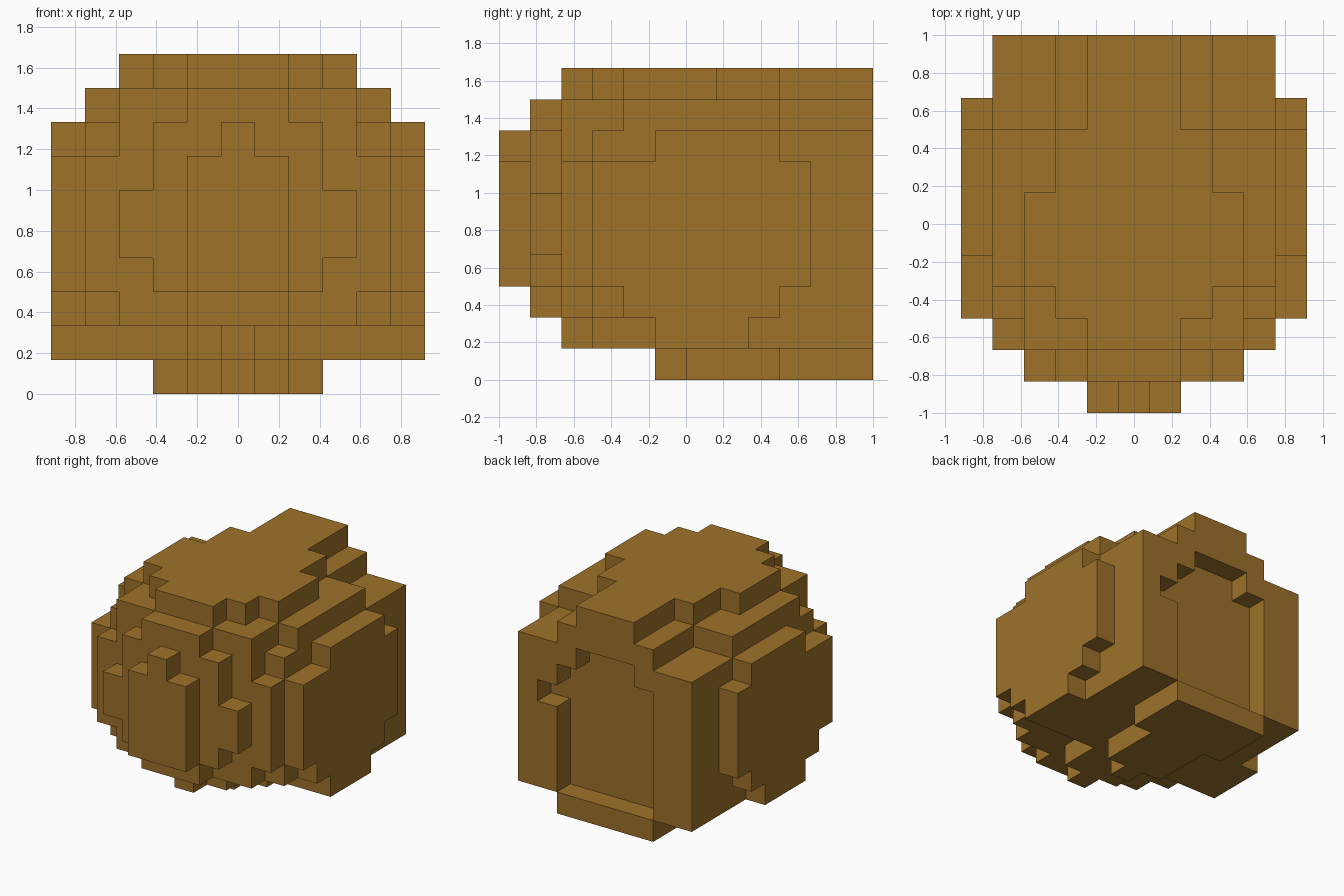
import bpy, bmesh, math

if "Cube" in bpy.data.objects:
    bpy.data.objects.remove(bpy.data.objects["Cube"], do_unlink=True)

U = 1 / 6  # size of one block

# Brown material
brown = bpy.data.materials.new("warm_brown")
brown.use_nodes = True
colour = (0.342, 0.168, 0.023, 1)
brown.diffuse_color = colour
brown.node_tree.nodes["Principled BSDF"].inputs["Base Color"].default_value = colour

# Layers from bottom to top. Each character is one row from front to back and
# gives the number of blocks on either side of the centre column ('.' = empty).
LAYERS = [
    ".....0111222",
    "..0115554444",
    ".13455555444",
    "124555555544",
    "134555555544",
    "134555555544",
    "124555555544",
    "023445555444",
    ".13344444222",
    "..1233322111",
]

blocks = set()
for z, rows in enumerate(LAYERS):
    for y, c in enumerate(rows):
        if c != ".":
            blocks |= {(x, y, z) for x in range(-int(c), int(c) + 1)}

# Shallow opening in the back, with a narrower top and a notch on the left
blocks -= {(x, 11, z) for x in range(-2, 3) for z in range(1, 7)}
blocks -= {(x, 11, 7) for x in range(-1, 2)}
blocks.discard((3, 11, 5))

# Outer skin: one square for every exposed block side
bm = bmesh.new()
verts = {}


def corner(p):
    if p not in verts:
        verts[p] = bm.verts.new(((p[0] - 0.5) * U, (p[1] - 6) * U, p[2] * U))
    return verts[p]


for b in sorted(blocks):
    for axis in range(3):
        for side in (0, 1):
            near = list(b)
            near[axis] += 2 * side - 1
            if tuple(near) in blocks:
                continue
            j, k = (axis + 1) % 3, (axis + 2) % 3
            quad = []
            for dj, dk in ((0, 0), (1, 0), (1, 1), (0, 1)):
                p = list(b)
                p[axis] += side
                p[j] += dj
                p[k] += dk
                quad.append(corner(tuple(p)))
            bm.faces.new(quad if side else quad[::-1])

# Merge the squares into large flat faces
bmesh.ops.dissolve_limit(bm, angle_limit=math.radians(1),
                         verts=bm.verts[:], edges=bm.edges[:])

mesh = bpy.data.meshes.new("stepped_body")
bm.to_mesh(mesh)
bm.free()
mesh.materials.append(brown)
body = bpy.data.objects.new("stepped_body", mesh)
bpy.context.collection.objects.link(body)
